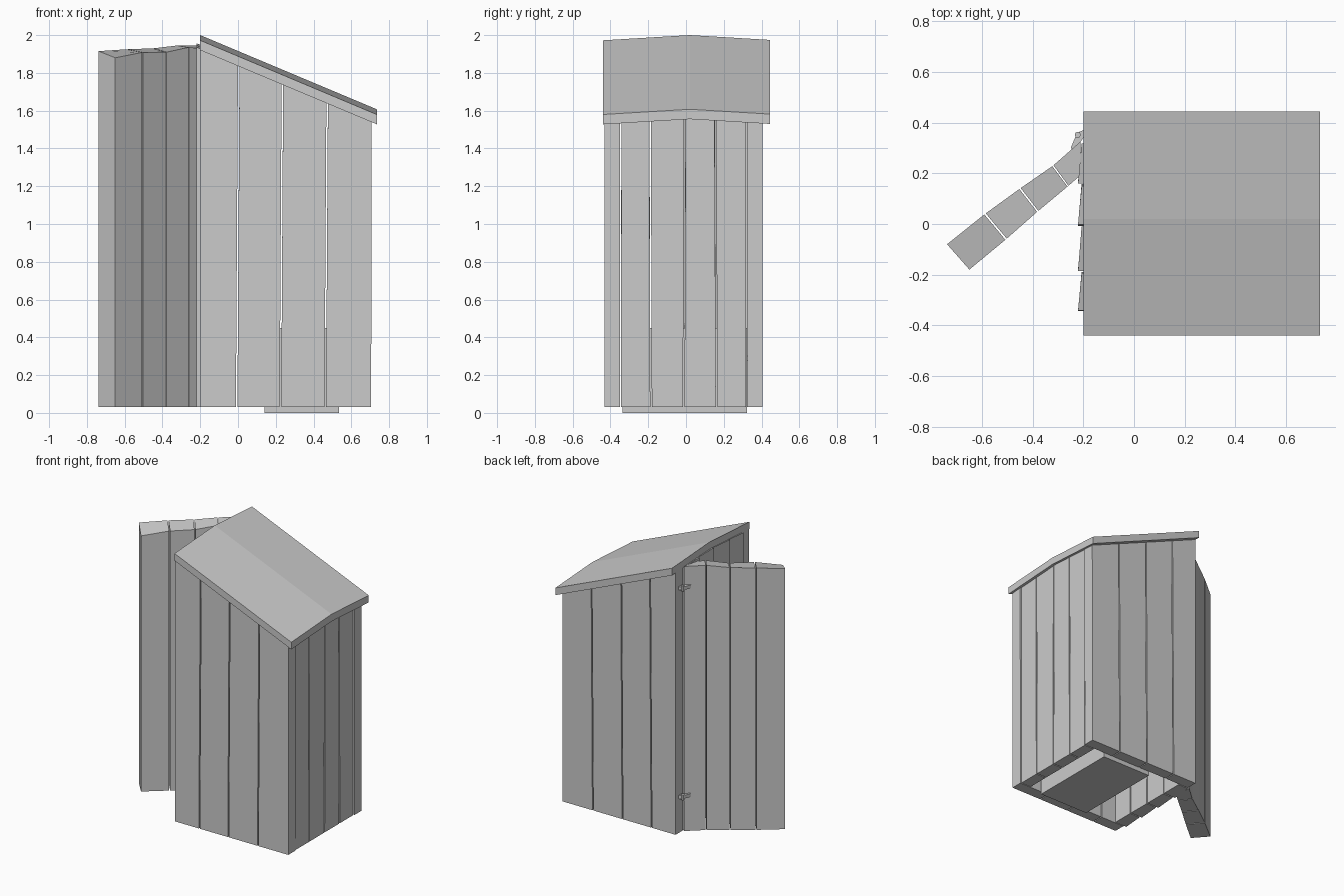
import bpy, bmesh, math

if "Cube" in bpy.data.objects:
    bpy.data.objects.remove(bpy.data.objects["Cube"])

wood = bpy.data.materials.new("weathered grey")
wood.diffuse_color = (0.6, 0.6, 0.6, 1)
wood.use_nodes = True
wood.node_tree.nodes["Principled BSDF"].inputs["Base Color"].default_value = wood.diffuse_color


def roof_z(x, y):
    """Height of the roof's upper surface."""
    return 2.0 - 0.42 * (x + 0.2) - 0.06 * abs(y - 0.02)


def loft(name, low, high):
    """Solid between two matching loops of points."""
    bm = bmesh.new()
    a = [bm.verts.new(p) for p in low]
    b = [bm.verts.new(p) for p in high]
    bm.faces.new(a[::-1])
    bm.faces.new(b)
    n = len(a)
    for i in range(n):
        j = (i + 1) % n
        bm.faces.new((a[i], a[j], b[j], b[i]))
    bmesh.ops.recalc_face_normals(bm, faces=bm.faces)
    me = bpy.data.meshes.new(name)
    bm.to_mesh(me)
    bm.free()
    me.materials.append(wood)
    ob = bpy.data.objects.new(name, me)
    bpy.context.collection.objects.link(ob)
    return ob


def plank(name, bottom, top):
    """Wall plank whose top is cut to the underside of the roof."""
    loft(name, [(x, y, 0.03) for x, y in bottom],
         [(x, y, roof_z(x, y) - 0.05) for x, y in top])


def rect(x0, x1, y0, y1, skew=0.0):
    return [(x0 + skew, y0), (x1, y0), (x1, y1), (x0, y1)]


# Side walls: four planks each, gaps leaning slightly
seams_low = [-0.2, -0.007, 0.225, 0.462, 0.705]
seams_high = [-0.2, 0.004, 0.235, 0.472, 0.707]
for side, y0, y1 in (("front", -0.432, -0.35), ("rear", 0.325, 0.405)):
    for i in range(4):
        g = 0.004
        plank(f"{side}_wall_plank_{i + 1}",
              rect(seams_low[i] + g * (i > 0), seams_low[i + 1] - g * (i < 3), y0, y1),
              rect(seams_high[i] + g * (i > 0), seams_high[i + 1] - g * (i < 3), y0, y1))

# End walls: four planks between the side walls
ends_low = [-0.348, -0.185, -0.012, 0.162, 0.322]
ends_high = [-0.346, -0.19, -0.006, 0.155, 0.322]
for i in range(4):
    for name, x0, x1, skew in (("back", 0.62, 0.7, 0.0),
                               ("entrance", -0.207, -0.125, -0.014)):
        plank(f"{name}_wall_plank_{i + 1}",
              rect(x0, x1, ends_low[i] + 0.004, ends_low[i + 1] - 0.004, skew),
              rect(x0, x1, ends_high[i] + 0.004, ends_high[i + 1] - 0.004, skew))

# Sloping roof slab with a shallow ridge
rim = [(-0.2, -0.44), (-0.2, 0.02), (-0.2, 0.445),
       (0.735, 0.445), (0.735, 0.02), (0.735, -0.44)]
bm = bmesh.new()
top = [bm.verts.new((x, y, roof_z(x, y))) for x, y in rim]
low = [bm.verts.new((x, y, roof_z(x, y) - 0.052)) for x, y in rim]
for ring in (top, low):
    bm.faces.new((ring[0], ring[1], ring[4], ring[5]))
    bm.faces.new((ring[1], ring[2], ring[3], ring[4]))
for i in range(6):
    j = (i + 1) % 6
    bm.faces.new((top[i], top[j], low[j], low[i]))
bmesh.ops.recalc_face_normals(bm, faces=bm.faces)
me = bpy.data.meshes.new("roof")
bm.to_mesh(me)
bm.free()
me.materials.append(wood)
bpy.context.collection.objects.link(bpy.data.objects.new("roof", me))

# Open door: four thick planks, with uneven tops
outer = [(-0.738, -0.08), (-0.588, 0.04), (-0.45, 0.14), (-0.32, 0.23), (-0.212, 0.325)]
inner = [(-0.65, -0.18), (-0.505, -0.06), (-0.38, 0.05), (-0.26, 0.15), (-0.208, 0.195)]
outer_z = [1.915, 1.925, 1.93, 1.945, 1.945]
inner_z = [1.88, 1.908, 1.91, 1.935, 1.93]


def mix(p, q, t):
    return tuple(a + (b - a) * t for a, b in zip(p, q))


for i in range(4):
    t0, t1 = (0.02 if i else 0.0), (0.98 if i < 3 else 1.0)
    foot = [mix(outer[i], outer[i + 1], t0), mix(inner[i], inner[i + 1], t0),
            mix(inner[i], inner[i + 1], t1), mix(outer[i], outer[i + 1], t1)]
    zs = [outer_z[i], inner_z[i], inner_z[i + 1], outer_z[i + 1]]
    loft(f"door_plank_{i + 1}", [(x, y, 0.03) for x, y in foot],
         [(x, y, z) for (x, y), z in zip(foot, zs)])

# Hinges: a short pin and a strap joining door and wall
for label, z in (("lower", 0.29), ("upper", 1.8)):
    pin = [(-0.222 + 0.012 * math.cos(k * math.pi / 4),
            0.352 + 0.012 * math.sin(k * math.pi / 4)) for k in range(8)]
    loft(f"{label}_hinge_pin", [(x, y, z - 0.02) for x, y in pin],
         [(x, y, z + 0.02) for x, y in pin])
    strap = [(-0.25, 0.3), (-0.235, 0.29), (-0.2, 0.34), (-0.2, 0.37), (-0.225, 0.36)]
    loft(f"{label}_hinge_strap", [(x, y, z - 0.012) for x, y in strap],
         [(x, y, z + 0.012) for x, y in strap])

# Seat box inside
box = rect(0.14, 0.535, -0.335, 0.323)
loft("seat_box", [(x, y, 0.0) for x, y in box], [(x, y, 0.45) for x, y in box])
